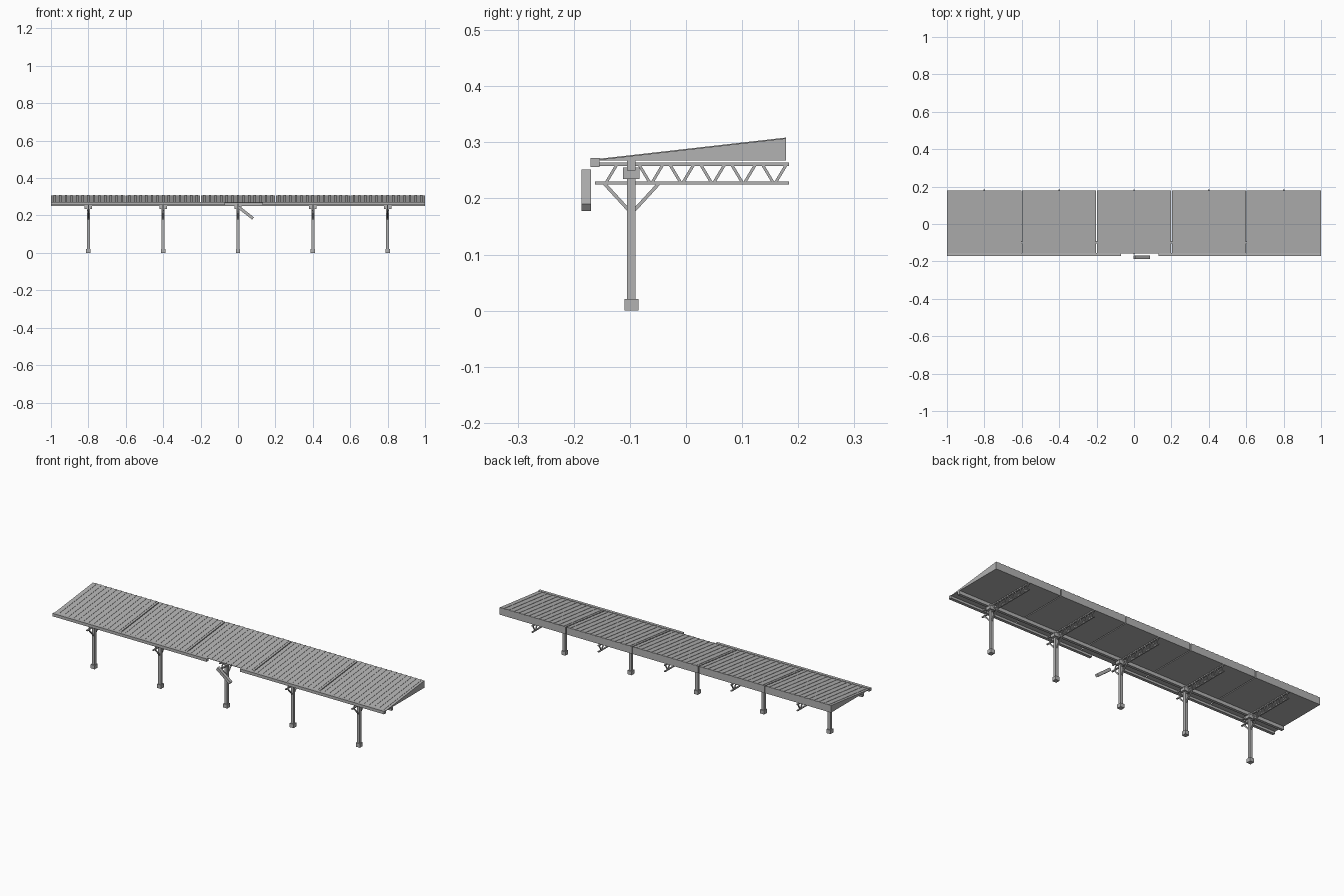
import bpy, bmesh, math
from mathutils import Vector, Matrix

if "Cube" in bpy.data.objects:
    bpy.data.objects.remove(bpy.data.objects["Cube"])

grey = bpy.data.materials.new("weathered_grey")
grey.diffuse_color = (0.45, 0.45, 0.45, 1)
grey.use_nodes = True
grey.node_tree.nodes["Principled BSDF"].inputs["Base Color"].default_value = grey.diffuse_color


def finish(name, bm):
    bmesh.ops.recalc_face_normals(bm, faces=bm.faces)
    me = bpy.data.meshes.new(name)
    bm.to_mesh(me)
    bm.free()
    me.materials.append(grey)
    ob = bpy.data.objects.new(name, me)
    bpy.context.collection.objects.link(ob)
    return ob


def add_box(bm, x0, x1, y0, y1, z0, z1):
    m = Matrix.Translation(((x0 + x1) / 2, (y0 + y1) / 2, (z0 + z1) / 2))
    bmesh.ops.create_cube(bm, size=1, matrix=m @ Matrix.Diagonal((x1 - x0, y1 - y0, z1 - z0, 1)))


def box(name, *dims):
    bm = bmesh.new()
    add_box(bm, *dims)
    return finish(name, bm)


def add_prism(bm, profile, x0, x1):
    """Extrude a (y, z) outline along x."""
    a = [bm.verts.new((x0, y, z)) for y, z in profile]
    b = [bm.verts.new((x1, y, z)) for y, z in profile]
    bm.faces.new(a)
    bm.faces.new(b[::-1])
    n = len(profile)
    for i in range(n):
        j = (i + 1) % n
        bm.faces.new((a[i], b[i], b[j], a[j]))


def add_strut(bm, x, p, q, w):
    """Square bar between two (y, z) points at a given x."""
    p, q = Vector(p), Vector(q)
    d = (q - p).normalized()
    n = Vector((-d.y, d.x)) * w / 2
    add_prism(bm, [p + n, q + n, q - n, p - n], x - w / 2, x + w / 2)


# Sloping roof modules with shallow raised ribs
FRONT, BACK, LOW, HIGH = -0.157, 0.178, 0.268, 0.307
GAP = 0.0025
for i in range(5):
    cx = -0.8 + 0.4 * i
    x0 = cx - 0.2 + (GAP if i else 0)
    x1 = cx + 0.2 - (GAP if i < 4 else 0)
    bm = bmesh.new()
    add_prism(bm, [(FRONT, LOW), (BACK, LOW), (BACK, HIGH), (FRONT, LOW + 0.001)], x0, x1)
    finish("roof_panel", bm)
    bm = bmesh.new()
    for k in range(13):
        rx = cx + (k - 6) * 0.03
        add_prism(bm, [(FRONT, LOW), (BACK, HIGH - 0.001), (BACK, HIGH + 0.0015), (FRONT, LOW + 0.0025)],
                  rx - 0.006, rx + 0.006)
    finish("roof_ribs", bm)

# Long beam over the posts, and the front gutter with a broken-out length
box("ridge_beam", -1, 1, -0.105, -0.09, 0.25, 0.268)
box("gutter_left", -1, -0.07, -0.17, -0.154, 0.256, 0.272)
box("gutter_right", 0.13, 1, -0.17, -0.154, 0.256, 0.272)

# Loose piece of gutter hanging at an angle
loose = box("loose_gutter", -0.05, 0.05, -0.0085, 0.0085, -0.0078, 0.0078)
loose.location = (0.041, -0.1775, 0.215)
loose.rotation_euler = (0, math.radians(38), 0)

# Posts, footings, caps and roof trusses
for i in range(5):
    x = -0.8 + 0.4 * i
    box("post", x - 0.008, x + 0.008, -0.105, -0.09, 0.0, 0.25)
    box("post_footing", x - 0.012, x + 0.012, -0.11, -0.085, 0.0, 0.021)
    box("post_cap", x - 0.02, x + 0.02, -0.112, -0.083, 0.235, 0.255)

    bm = bmesh.new()
    add_box(bm, x - 0.004, x + 0.004, -0.157, 0.184, 0.258, 0.264)
    add_box(bm, x - 0.004, x + 0.004, -0.162, 0.184, 0.225, 0.230)
    # zigzag web
    for k in range(5):
        y = -0.063 + 0.055 * k
        add_strut(bm, x, (y - 0.002, 0.229), (y - 0.020, 0.259), 0.005)
        add_strut(bm, x, (y + 0.003, 0.229), (y + 0.021, 0.259), 0.005)
    add_strut(bm, x, (-0.142, 0.229), (-0.124, 0.259), 0.005)
    # knee braces
    add_strut(bm, x, (-0.146, 0.227), (-0.101, 0.178), 0.006)
    add_strut(bm, x, (-0.048, 0.227), (-0.093, 0.178), 0.006)
    finish("truss", bm)
